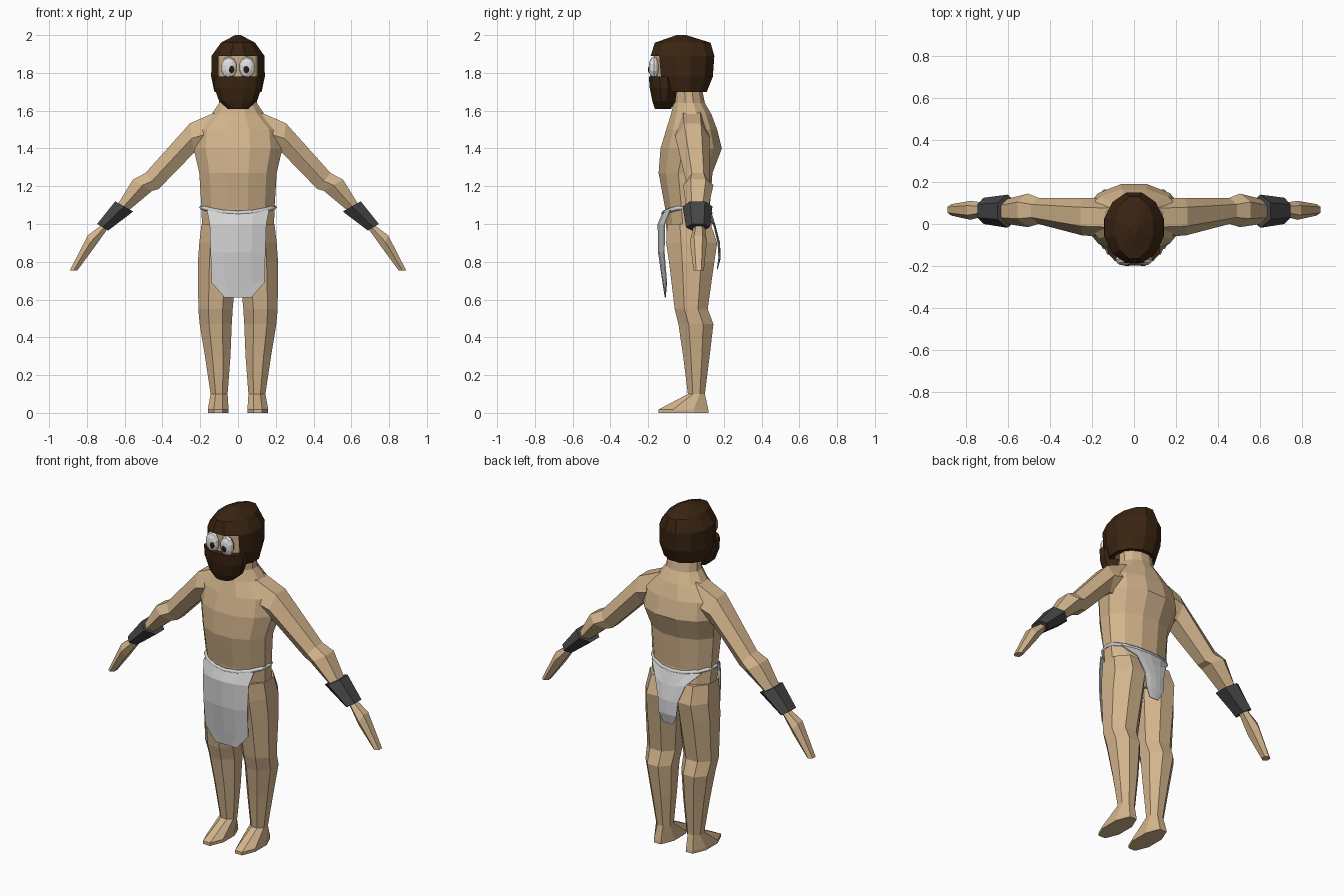
import bpy, bmesh, math
from mathutils import Vector

if "Cube" in bpy.data.objects:
    bpy.data.objects.remove(bpy.data.objects["Cube"])


def material(name, rgb):
    m = bpy.data.materials.new(name)
    m.diffuse_color = (*rgb, 1)
    m.use_nodes = True
    m.node_tree.nodes["Principled BSDF"].inputs["Base Color"].default_value = m.diffuse_color
    return m


SKIN = material("tan skin", (0.645, 0.456, 0.262))
BROWN = material("dark brown", (0.042, 0.018, 0.006))
CLOTH = material("pale cloth", (0.66, 0.66, 0.67))
WHITE = material("eye white", (0.75, 0.75, 0.75))
DARK = material("charcoal", (0.06, 0.06, 0.062))
PUPIL = material("pupil brown", (0.025, 0.01, 0.005))


def finish(bm, name, mat):
    bmesh.ops.recalc_face_normals(bm, faces=bm.faces[:])
    me = bpy.data.meshes.new(name)
    bm.to_mesh(me)
    bm.free()
    me.materials.append(mat)
    ob = bpy.data.objects.new(name, me)
    bpy.context.collection.objects.link(ob)
    return ob


def oval(z, x0, x1, y0, y1, n=8):
    """Flat-sided horizontal ring filling the given box."""
    k = 1 / math.cos(math.pi / n)
    pts = []
    for i in range(n):
        a = 2 * math.pi * (i + 0.5) / n
        pts.append(Vector(((x0 + x1) / 2 + (x1 - x0) / 2 * k * math.cos(a),
                           (y0 + y1) / 2 + (y1 - y0) / 2 * k * math.sin(a), z)))
    return pts


def limb_ring(top, bottom, y0, y1):
    """Six-sided ring across a limb, from its top to its bottom outline."""
    t, b = Vector((top[0], 0, top[1])), Vector((bottom[0], 0, bottom[1]))
    mid = (t + b) / 2 + Vector((0, (y0 + y1) / 2, 0))
    pts = []
    for i in range(6):
        a = math.pi * i / 3
        pts.append(mid + (t - b) / 2 * math.sin(a) / 0.866
                   + Vector((0, (y1 - y0) / 2 * math.cos(a), 0)))
    return pts


def loft(name, rings, mat, side=1, skip=None):
    bm = bmesh.new()
    rows = [[bm.verts.new((p.x * side, p.y, p.z)) for p in r] for r in rings]
    n = len(rows[0])
    for a, b in zip(rows, rows[1:]):
        for i in range(n):
            j = (i + 1) % n
            bm.faces.new((a[i], a[j], b[j], b[i]))
    bm.faces.new(rows[0])
    bm.faces.new(rows[-1])
    bmesh.ops.recalc_face_normals(bm, faces=bm.faces[:])
    if skip:
        gone = [f for f in bm.faces if skip(f.calc_center_median())]
        bmesh.ops.delete(bm, geom=gone, context='FACES')
    return finish(bm, name, mat)


def column(name, spec, mat, n=12, skip=None):
    """Centred stack of rings: z, half width, front y, back y."""
    return loft(name, [oval(z, -w, w, f, b, n) for z, w, f, b in spec], mat, skip=skip)


def panel(name, rows, mat):
    """Hanging cloth: z, half width, centre y, sideways bow, corner lift."""
    bm = bmesh.new()
    grid = [[bm.verts.new((f * w, y + bow * f * f, z + lift * f * f))
             for f in (-1, -0.5, 0, 0.5, 1)] for z, w, y, bow, lift in rows]
    for a, b in zip(grid, grid[1:]):
        for i in range(4):
            bm.faces.new((a[i], a[i + 1], b[i + 1], b[i]))
    ob = finish(bm, name, mat)
    ob.modifiers.new("thickness", 'SOLIDIFY').thickness = 0.005
    return ob


# Torso and neck
column("torso", [
    (0.86, 0.15, -0.06, 0.10), (0.95, 0.19, -0.103, 0.14),
    (1.08, 0.193, -0.11, 0.125), (1.27, 0.205, -0.145, 0.14),
    (1.40, 0.235, -0.135, 0.19), (1.50, 0.225, -0.105, 0.165),
    (1.58, 0.14, -0.08, 0.135), (1.64, 0.10, -0.065, 0.10),
    (1.74, 0.095, -0.06, 0.08)], SKIN)

# Arms, legs and wrist guards
ARM = [((0.10, 1.60), (0.17, 1.37), -0.06, 0.12),
       ((0.254, 1.533), (0.235, 1.375), -0.055, 0.125),
       ((0.49, 1.27), (0.42, 1.185), 0.0, 0.125),
       ((0.556, 1.235), (0.455, 1.175), -0.015, 0.145),
       ((0.63, 1.115), (0.575, 1.075), 0.0, 0.12),
       ((0.715, 1.0), (0.69, 0.975), 0.04, 0.10),
       ((0.795, 0.94), (0.765, 0.87), 0.02, 0.11),
       ((0.89, 0.755), (0.85, 0.755), 0.04, 0.095)]
GUARD = [((0.65, 1.12), (0.555, 1.066), -0.018, 0.14),
         ((0.746, 1.0), (0.688, 0.965), 0.0, 0.125)]
LEG = [(1.0, 0.0, 0.193, -0.10, 0.13), (0.9, 0.0, 0.205, -0.105, 0.165),
       (0.8, 0.005, 0.212, -0.09, 0.15), (0.55, 0.028, 0.21, -0.06, 0.115),
       (0.47, 0.033, 0.203, -0.04, 0.145), (0.3, 0.04, 0.175, -0.015, 0.125),
       (0.1, 0.055, 0.145, 0.01, 0.10), (0.018, 0.05, 0.16, -0.145, 0.118),
       (0.0, 0.05, 0.16, -0.145, 0.12)]
for label, s in (("left", 1), ("right", -1)):
    loft(label + "_arm", [limb_ring(*r) for r in ARM], SKIN, s)
    loft(label + "_wrist_guard", [limb_ring(*r) for r in GUARD], DARK, s)
    loft(label + "_leg", [oval(*r) for r in LEG], SKIN, s)

# Head, hood with a face opening, and mask over the jaw
column("head", [(1.70, 0.10, -0.10, 0.08), (1.76, 0.128, -0.165, 0.12),
                (1.895, 0.128, -0.168, 0.12)], SKIN)
column("hood", [
    (1.70, 0.125, -0.14, 0.11), (1.78, 0.142, -0.175, 0.142),
    (1.89, 0.14, -0.187, 0.15), (1.96, 0.09, -0.165, 0.13),
    (2.0, 0.015, -0.05, 0.0)], BROWN,
    skip=lambda c: 1.79 < c.z < 1.88 and c.y < -0.1 and abs(c.x) < 0.1)
column("mask", [(1.61, 0.055, -0.165, -0.08), (1.65, 0.10, -0.178, -0.05),
                (1.72, 0.125, -0.192, -0.04), (1.78, 0.125, -0.197, -0.04)], BROWN)


# Eyes and pupils
def ball(name, centre, size, mat):
    bm = bmesh.new()
    bmesh.ops.create_uvsphere(bm, u_segments=10, v_segments=6, radius=1)
    for v in bm.verts:
        x, y, z = v.co
        v.co = (centre[0] + x * size[0], centre[1] - z * size[1], centre[2] + y * size[2])
    return finish(bm, name, mat)


for label, x, px in (("right", -0.048, -0.034), ("left", 0.048, 0.044)):
    ball(label + "_eye", (x, -0.17, 1.828), (0.042, 0.028, 0.06), WHITE)
    ball(label + "_pupil", (px, -0.195, 1.818), (0.015, 0.006, 0.019), PUPIL)

# Waist cord, dipping at front and back
cu = bpy.data.curves.new("waist_cord", 'CURVE')
cu.dimensions = '3D'
cu.bevel_depth = 0.012
cu.bevel_resolution = 0
sp = cu.splines.new('POLY')
sp.points.add(15)
sp.use_cyclic_u = True
for i, p in enumerate(sp.points):
    a = math.pi * i / 8
    p.co = (0.195 * math.cos(a), 0.005 + 0.125 * math.sin(a),
            1.088 - 0.03 * math.sin(a) ** 2, 1)
cu.materials.append(CLOTH)
bpy.context.collection.objects.link(bpy.data.objects.new("waist_cord", cu))

# Loincloth front and back
panel("front_cloth", [
    (1.06, 0.165, -0.125, 0.04, 0.015), (1.0, 0.15, -0.15, 0.035, 0),
    (0.85, 0.145, -0.148, 0.03, 0), (0.69, 0.14, -0.125, 0.02, 0),
    (0.61, 0.07, -0.112, 0, 0)], CLOTH)
panel("back_cloth", [
    (1.055, 0.165, 0.137, -0.05, 0.015), (0.98, 0.10, 0.16, -0.012, 0.02),
    (0.9, 0.065, 0.18, -0.008, 0), (0.82, 0.06, 0.184, -0.008, 0),
    (0.76, 0.03, 0.168, 0, 0)], CLOTH)
